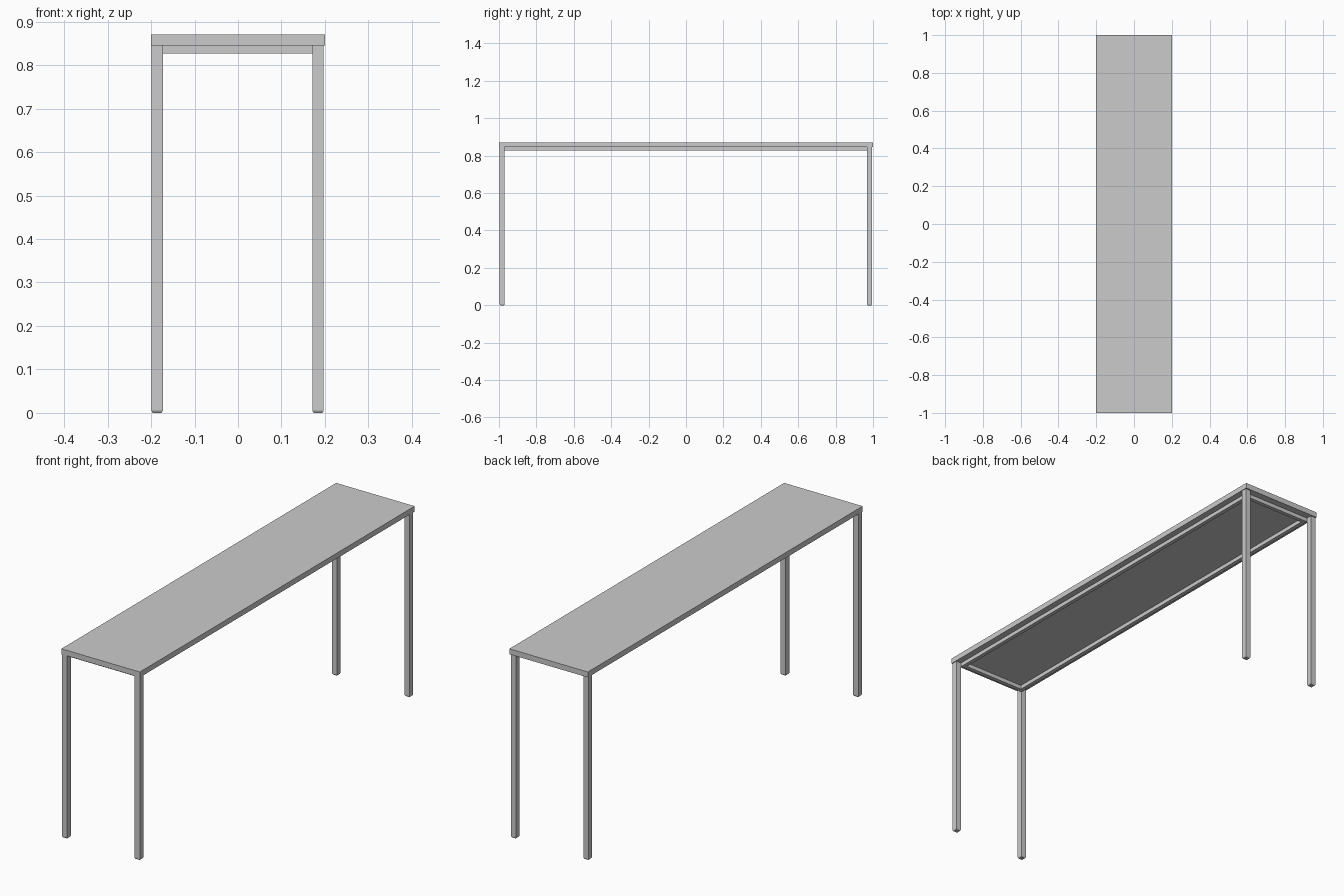
import bpy, bmesh

if "Cube" in bpy.data.objects:
    bpy.data.objects.remove(bpy.data.objects["Cube"])


def box(name, x0, x1, y0, y1, z0, z1, foot=0.0):
    """Box from its bounds; foot > 0 adds a small chamfered tip at the bottom."""
    def ring(z, inset):
        return [bm.verts.new(p) for p in (
            (x0 + inset, y0 + inset, z), (x1 - inset, y0 + inset, z),
            (x1 - inset, y1 - inset, z), (x0 + inset, y1 - inset, z))]
    bm = bmesh.new()
    rings = [ring(z0, foot * 0.6)]
    if foot:
        rings.append(ring(z0 + foot, 0))
    rings.append(ring(z1, 0))
    for a, b in zip(rings, rings[1:]):
        for i in range(4):
            j = (i + 1) % 4
            bm.faces.new((a[i], a[j], b[j], b[i]))
    bm.faces.new(rings[0][::-1])
    bm.faces.new(rings[-1])
    mesh = bpy.data.meshes.new(name)
    bm.to_mesh(mesh)
    bm.free()
    obj = bpy.data.objects.new(name, mesh)
    bpy.context.collection.objects.link(obj)
    return obj


TOP_Z, UNDER_Z, RAIL_Z = 0.87, 0.845, 0.827
LEG, RAIL = 0.026, 0.018
CX, CY = -0.001, -0.001      # leg frame sits very slightly off centre
IX, IY = 0.172, 0.969        # half distance between the inner leg faces

# Table top
box("table_top", -0.2, 0.2, -1, 1, UNDER_Z, TOP_Z)

# Legs with chamfered feet
for ys, end in ((-1, "front"), (1, "back")):
    for xs, side in ((-1, "left"), (1, "right")):
        xa, xb = sorted((CX + xs * IX, CX + xs * (IX + LEG)))
        ya, yb = sorted((CY + ys * IY, CY + ys * (IY + LEG)))
        box(f"{end}_{side}_leg", xa, xb, ya, yb, 0, UNDER_Z, foot=0.005)

# Support frame set inside the legs, under the top
for s, side, end in ((-1, "left", "front"), (1, "right", "back")):
    xa, xb = sorted((CX + s * IX, CX + s * (IX - RAIL)))
    box(f"{side}_rail", xa, xb, CY - IY, CY + IY, RAIL_Z, UNDER_Z)
    ya, yb = sorted((CY + s * IY, CY + s * (IY - RAIL)))
    box(f"{end}_rail", CX - IX + RAIL, CX + IX - RAIL, ya, yb, RAIL_Z, UNDER_Z)
